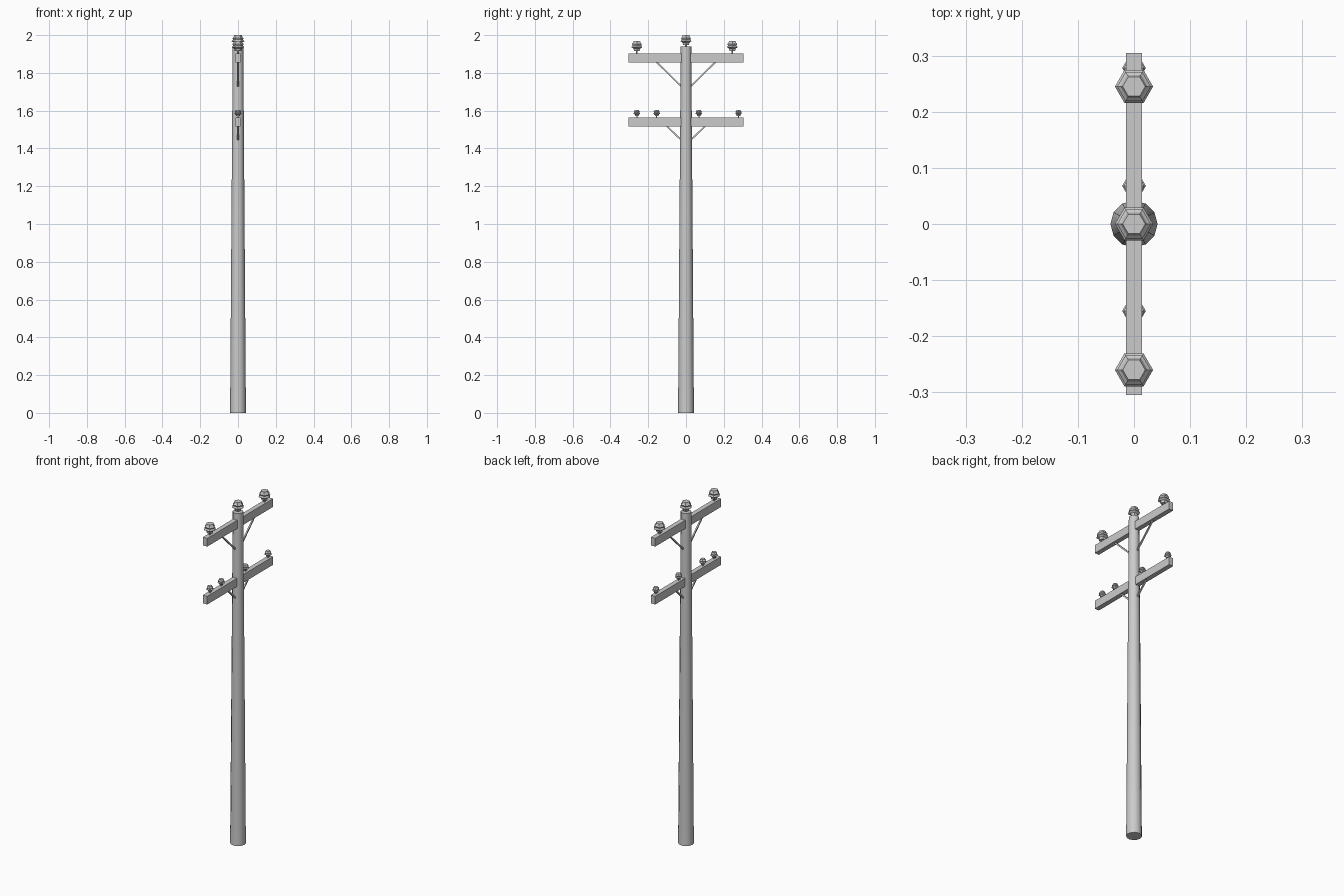
import bpy, bmesh, math
from mathutils import Vector

if "Cube" in bpy.data.objects:
    bpy.data.objects.remove(bpy.data.objects["Cube"])


def lathe(name, profile, sides, loc=(0, 0, 0), scale=1.0, smooth=False):
    """Closed solid turned around z from (radius, height) points."""
    bm = bmesh.new()
    rings = [[bm.verts.new((r * math.cos(2 * math.pi * i / sides),
                            r * math.sin(2 * math.pi * i / sides), z))
              for i in range(sides)] for r, z in profile]
    for a, b in zip(rings, rings[1:]):
        for i in range(sides):
            j = (i + 1) % sides
            bm.faces.new((a[i], a[j], b[j], b[i]))
    bm.faces.new(rings[0][::-1])
    bm.faces.new(rings[-1])
    mesh = bpy.data.meshes.new(name)
    bm.to_mesh(mesh)
    bm.free()
    ob = bpy.data.objects.new(name, mesh)
    bpy.context.collection.objects.link(ob)
    ob.location = loc
    ob.scale = (scale,) * 3
    if smooth:
        bpy.context.view_layer.objects.active = ob
        ob.select_set(True)
        bpy.ops.object.shade_smooth_by_angle(angle=math.radians(40))
        ob.select_set(False)
    return ob


def box(name, loc, size):
    bpy.ops.mesh.primitive_cube_add(size=1, location=loc)
    ob = bpy.context.object
    ob.name = name
    ob.scale = size
    ob.select_set(False)
    return ob


def brace(name, a, b, width=0.008):
    a, b = Vector(a), Vector(b)
    ob = box(name, (a + b) / 2, (width, width, (b - a).length))
    ob.rotation_euler = (b - a).to_track_quat('Z', 'X').to_euler()


# Tapered pole
lathe("pole", [(0.042, 0), (0.028, 1.94)], 12, smooth=True)

# Ribbed insulator standing on a thin pin
INSULATOR = [(0.005, -0.006), (0.005, 0.014), (0.017, 0.014), (0.021, 0.027),
             (0.034, 0.035), (0.026, 0.043), (0.030, 0.051), (0.024, 0.056),
             (0.020, 0.067)]


def insulator(name, y, z, scale=1.0):
    lathe(name, INSULATOR, 6, (0, y, z), scale)


# Crossarms with diagonal braces: label, centre height, brace reach, brace foot
for label, z, reach, foot in (("upper", 1.878, 0.157, 1.73),
                              ("lower", 1.539, 0.102, 1.445)):
    box(label + "_crossarm", (0, 0, z), (0.028, 0.61, 0.048))
    for side, s in (("left", -1), ("right", 1)):
        brace(f"{label}_brace_{side}", (0, s * 0.026, foot), (0, s * reach, z - 0.02))

# Large insulators on the upper arm and pole top
for i, y in enumerate((-0.26, 0.245)):
    insulator(f"upper_insulator_{i}", y, 1.902)
insulator("top_insulator", 0, 1.933)

# Small, unevenly spaced insulators on the lower arm
for i, y in enumerate((-0.26, -0.155, 0.068, 0.278)):
    insulator(f"lower_insulator_{i}", y, 1.563, 0.62)
